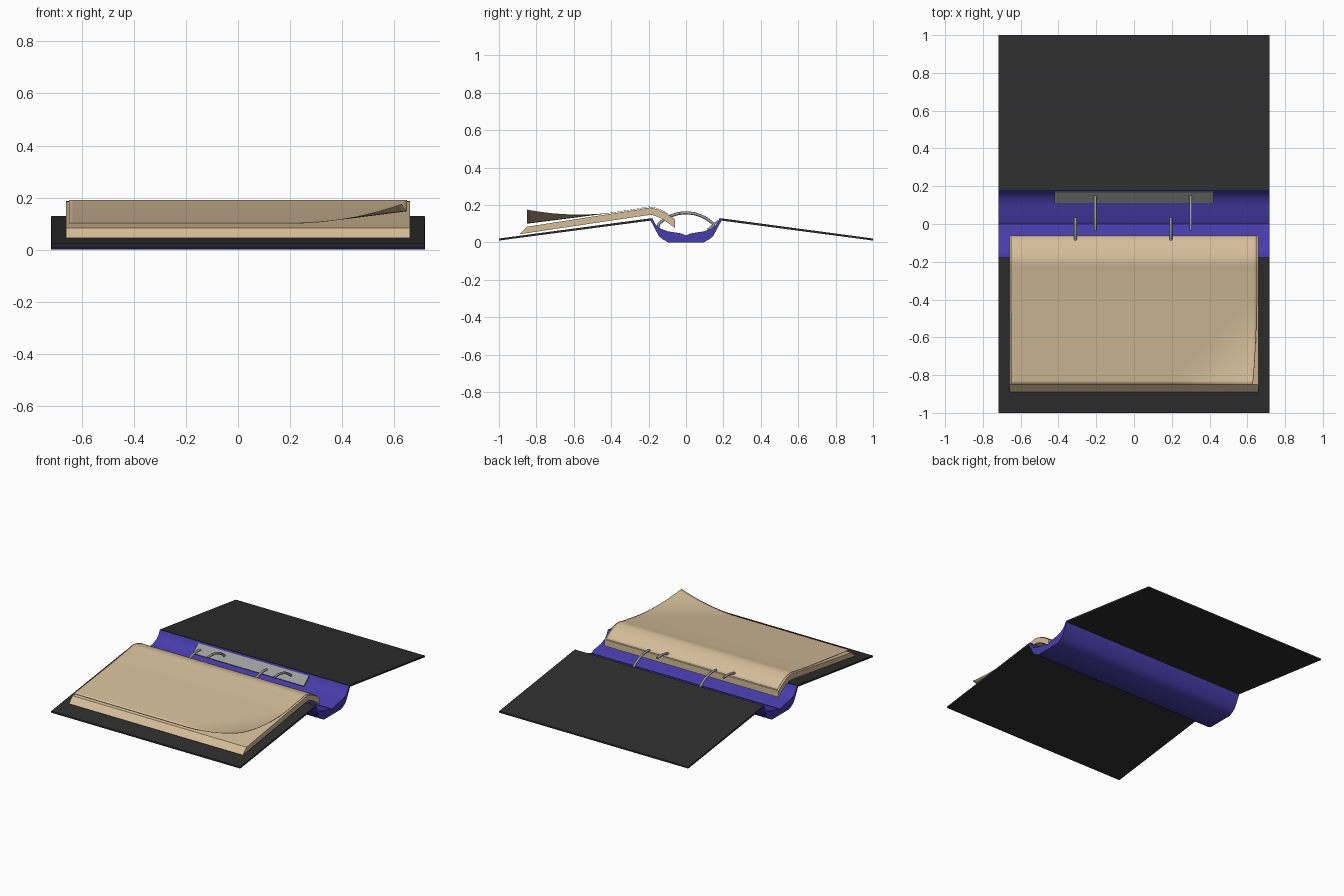
import bpy, bmesh, math

if "Cube" in bpy.data.objects:
    bpy.data.objects.remove(bpy.data.objects["Cube"])


def material(name, r, g, b):
    m = bpy.data.materials.new(name)
    m.diffuse_color = (r, g, b, 1)
    m.use_nodes = True
    m.node_tree.nodes["Principled BSDF"].inputs["Base Color"].default_value = m.diffuse_color
    return m


BLACK = material("black board", 0.027, 0.027, 0.027)
BLUE = material("blue spine", 0.062, 0.046, 0.40)
PAPER = material("tan paper", 0.66, 0.51, 0.32)
METAL = material("grey metal", 0.33, 0.33, 0.33)


def finish(bm, name, mat, smooth=None):
    bmesh.ops.recalc_face_normals(bm, faces=bm.faces)
    me = bpy.data.meshes.new(name)
    bm.to_mesh(me)
    bm.free()
    me.materials.append(mat)
    ob = bpy.data.objects.new(name, me)
    bpy.context.collection.objects.link(ob)
    if smooth:
        bpy.ops.object.select_all(action='DESELECT')
        ob.select_set(True)
        bpy.context.view_layer.objects.active = ob
        bpy.ops.object.shade_smooth_by_angle(angle=math.radians(smooth))
    return ob


def extrude(name, mat, profile, half_width, smooth=None):
    """Closed (y, z) profile extruded along x."""
    bm = bmesh.new()
    f = bm.faces.new([bm.verts.new((-half_width, y, z)) for y, z in profile])
    r = bmesh.ops.extrude_face_region(bm, geom=[f])
    vs = [v for v in r["geom"] if isinstance(v, bmesh.types.BMVert)]
    bmesh.ops.translate(bm, verts=vs, vec=(2 * half_width, 0, 0))
    return finish(bm, name, mat, smooth)


# cover boards
for name, s in (("front_cover", -1), ("back_cover", 1)):
    extrude(name, BLACK, [(s, 0.01), (s, 0.021), (s * 0.18, 0.13), (s * 0.18, 0.118)], 0.717)

# spine trough: outer side below, shallow valley above
outer = [(0.19, 0.118), (0.17, 0.08), (0.145, 0.033), (0.125, 0.017), (0.095, 0.0)]
inner = [(0.1, 0.06), (0.145, 0.078), (0.165, 0.1), (0.178, 0.127), (0.19, 0.127)]
half = [(0, 0.037), (0.025, 0.048)] + inner + outer
profile = half + [(-y, z) for y, z in reversed(half[1:])]
extrude("spine", BLUE, profile, 0.718, 35)

# ring mechanism plate on the far wall
extrude("ring_plate", METAL, [(0.168, 0.12), (0.112, 0.072), (0.119, 0.06), (0.175, 0.112)], 0.42)


# open half rings, alternately from each side of the spine
def half_ring(name, x, side):
    cu = bpy.data.curves.new(name, 'CURVE')
    cu.dimensions = '3D'
    cu.bevel_depth = 0.008
    cu.bevel_resolution = 2
    cu.use_fill_caps = True
    pts = [(0.15, 0.08)]
    for i in range(11):
        a = math.radians(43.5 - i * 5.3)
        pts.append((0.21 * math.sin(a), -0.052 + 0.21 * math.cos(a)))
    sp = cu.splines.new('POLY')
    sp.points.add(len(pts) - 1)
    for p, (y, z) in zip(sp.points, pts):
        p.co = (x, side * y, z, 1)
    sp.use_smooth = True
    cu.materials.append(METAL)
    bpy.context.collection.objects.link(bpy.data.objects.new(name, cu))


for i, (x, side) in enumerate([(-0.31, -1), (-0.205, 1), (0.195, -1), (0.3, 1)]):
    half_ring(f"ring_{i + 1}", x, side)

# paper stack bending down into the spine
top = [(-0.85, 0.084), (-0.24, 0.178), (-0.215, 0.184), (-0.19, 0.186), (-0.15, 0.176),
       (-0.11, 0.157), (-0.06, 0.122)]
bottom = [(-0.06, 0.078), (-0.1, 0.107), (-0.14, 0.132), (-0.18, 0.147), (-0.21, 0.145),
          (-0.89, 0.044)]
extrude("paper_stack", PAPER, top + bottom, 0.66, 30)


def top_z(y):
    for (y0, z0), (y1, z1) in zip(top, top[1:]):
        if y <= y1:
            return z0 + (z1 - z0) * (y - y0) / (y1 - y0)
    return top[-1][1]


# loose top sheet with one curled corner
NX, NY = 78, 40
bm = bmesh.new()
rows = []
for j in range(NY + 1):
    row = []
    for i in range(NX + 1):
        x = -0.65 + 1.3 * i / NX
        y = -0.85 + 0.79 * j / NY
        z = top_z(y) + 0.006 + 0.012 * max(0, (-0.4 - y) / 0.45)
        d = max(0, (x - 0.42 - 0.62 - y) / math.sqrt(2))
        row.append(bm.verts.new((x - 0.2 * d * d, y, z + 0.70 * d * d)))
    rows.append(row)
for a, b in zip(rows, rows[1:]):
    for i in range(NX):
        bm.faces.new((a[i], a[i + 1], b[i + 1], b[i]))
sheet = finish(bm, "top_sheet", PAPER, 35)
mod = sheet.modifiers.new("thickness", 'SOLIDIFY')
mod.thickness = 0.002
